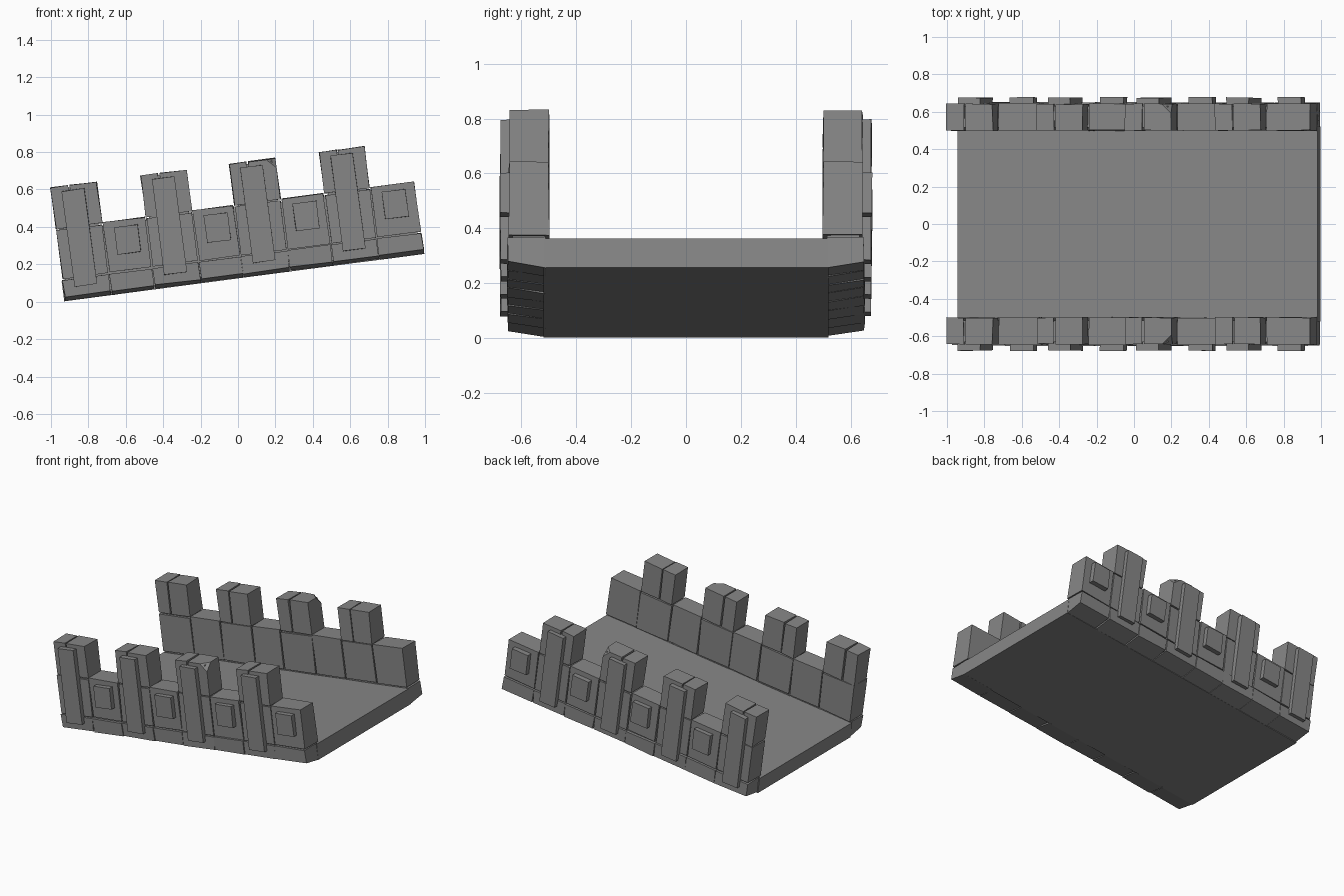
import bpy, bmesh, math, random
from mathutils import Matrix, Vector

if "Cube" in bpy.data.objects:
    bpy.data.objects.remove(bpy.data.objects["Cube"])

random.seed(4)

stone = bpy.data.materials.new("grey_stone")
stone.diffuse_color = (0.24, 0.24, 0.24, 1)
stone.use_nodes = True
stone.node_tree.nodes["Principled BSDF"].inputs["Base Color"].default_value = stone.diffuse_color

# The ramp is laid out flat (u along, y across, v up), then tilted
TILT = Matrix.Translation((-0.93, 0, 0.01)) @ Matrix.Rotation(-math.radians(7.52), 4, 'Y')


def block(name, u, y, v, jitter=0.0, drop=0.0, chip=0.0, side=1):
    """Box with spans u, y, v; y is measured outwards on the given side.
    drop lowers the inner bottom edge, chip cuts the outer top right corner."""
    bm = bmesh.new()
    bmesh.ops.create_cube(bm, size=1)
    corner = None
    for vert in bm.verts:
        c = vert.co.copy()
        p = Vector((u[c.x > 0], y[c.y > 0], v[c.z > 0]))
        if c.z < 0 and c.y < 0:
            p.z -= drop
        if c.x > 0 and c.y > 0 and c.z > 0:
            corner = vert
        p += Vector([random.uniform(-jitter, jitter) for _ in range(3)])
        vert.co = Vector((p.x, p.y * side, p.z))
    if chip:
        bmesh.ops.bevel(bm, geom=[corner], offset=chip, segments=1, affect='VERTICES')
    bmesh.ops.recalc_face_normals(bm, faces=bm.faces[:])
    bm.transform(TILT)
    mesh = bpy.data.meshes.new(name)
    bm.to_mesh(mesh)
    bm.free()
    mesh.materials.append(stone)
    obj = bpy.data.objects.new(name, mesh)
    bpy.context.collection.objects.link(obj)
    return obj


# Walkway slab
block("deck", (0.0, 1.942), (-0.52, 0.52), (-0.008, 0.1))

edges = [0.004, 0.256, 0.489, 0.741, 0.967, 1.22, 1.452, 1.70, 1.943]
G = 0.004   # half width of the joints
J = 0.003   # unevenness of the stones

for side, label in ((-1, "front"), (1, "back")):
    # Recessed core that closes the joints
    block(label + "_wall_core", (0.02, 1.92), (0.515, 0.632), (0.02, 0.365), side=side)

    for i in range(8):
        a, b = edges[i], edges[i + 1]
        # Curb stone and wall stone
        block(label + "_curb_stone", (a + G / 2, b - G / 2), (0.512, 0.65),
              (0.014, 0.105), J, drop=0.02, side=side)
        block(label + "_wall_stone", (a + G, b - G), (0.5, 0.645),
              (0.113, 0.373 if i % 2 == 0 else 0.383), J, side=side)

        if i % 2 == 0:
            # Merlon made of two stones, with a long pilaster outside
            m = a + 0.1
            block(label + "_merlon_core", (a + 0.02, b - 0.02), (0.515, 0.632),
                  (0.36, 0.592), side=side)
            block(label + "_merlon_stone", (a + 0.003, m - G), (0.5, 0.642),
                  (0.381, 0.604), J, side=side)
            block(label + "_merlon_stone", (m + G, b - 0.001), (0.5, 0.642),
                  (0.381, 0.604), J, chip=0.05 if i == 4 else 0, side=side)
            block(label + "_pilaster", (a + 0.06, a + 0.181), (0.63, 0.676),
                  (0.062, 0.577), 0.002, side=side)
        else:
            # Small square boss on the low stone
            block(label + "_boss", (a + 0.059, a + 0.186), (0.63, 0.678),
                  (0.202, 0.349), 0.002, side=side)
